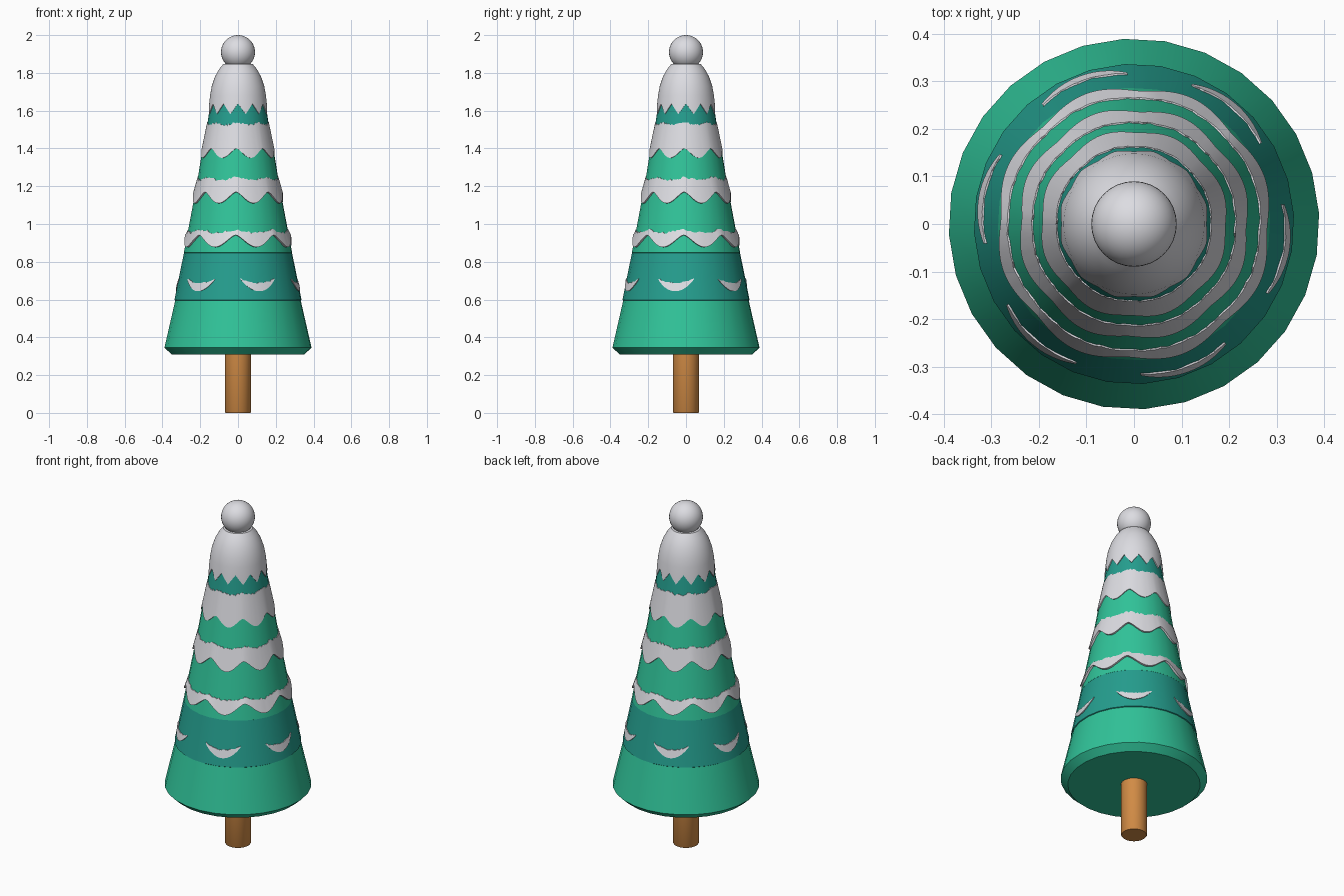
import bpy, bmesh, math, random

if "Cube" in bpy.data.objects:
    bpy.data.objects.remove(bpy.data.objects["Cube"])

random.seed(4)
TAU = 2 * math.pi


def material(name, rgb):
    m = bpy.data.materials.new(name)
    m.diffuse_color = (*rgb, 1)
    m.use_nodes = True
    m.node_tree.nodes["Principled BSDF"].inputs["Base Color"].default_value = m.diffuse_color
    return m


GREEN = material("light green", (0.03, 0.55, 0.32))
TEAL = material("teal green", (0.018, 0.34, 0.27))
SNOW = material("snow white", (0.72, 0.72, 0.76))
WOOD = material("wood brown", (0.64, 0.26, 0.06))


def finish(bm, name, mat, angle=35):
    bmesh.ops.recalc_face_normals(bm, faces=bm.faces)
    me = bpy.data.meshes.new(name)
    bm.to_mesh(me)
    bm.free()
    ob = bpy.data.objects.new(name, me)
    bpy.context.collection.objects.link(ob)
    me.materials.append(mat)
    bpy.ops.object.select_all(action='DESELECT')
    ob.select_set(True)
    bpy.context.view_layer.objects.active = ob
    bpy.ops.object.shade_smooth_by_angle(angle=math.radians(angle))
    return ob


def loft(name, rows, mat, close=True):
    """Skin closed rings of points; optionally cap both ends."""
    bm = bmesh.new()
    rings = [[bm.verts.new(p) for p in row] for row in rows]
    for a, b in zip(rings, rings[1:]):
        n = len(a)
        for i in range(n):
            j = (i + 1) % n
            bm.faces.new((a[i], a[j], b[j], b[i]))
    if close:
        bm.faces.new(rings[0])
        bm.faces.new(rings[-1])
    return finish(bm, name, mat)


def ring(r, z, n):
    return [(r * math.cos(TAU * (i + 0.25) / n), r * math.sin(TAU * (i + 0.25) / n), z)
            for i in range(n)]


def lathe(name, profile, mat, n=28):
    return loft(name, [ring(r, z, n) for r, z in profile], mat)


def polar(r, a, z):
    return (r * math.cos(a), r * math.sin(a), z)


# trunk
lathe("trunk", [(0.066, 0), (0.07, 0.006), (0.07, 0.36)], WOOD, 24)

# foliage tiers
lathe("tier_1", [(0.352, 0.31), (0.39, 0.345), (0.327, 0.62)], GREEN)
lathe("tier_2", [(0.325, 0.59), (0.337, 0.598), (0.282, 0.87)], TEAL)
lathe("tier_3", [(0.276, 0.842), (0.287, 0.848), (0.228, 1.16)], GREEN)
lathe("tier_4", [(0.236, 1.105), (0.184, 1.42)], GREEN)
lathe("tier_5", [(0.182, 1.395), (0.142, 1.67)], TEAL)


def wave(a, count, phase):
    """Rounded scallops, -1 at the dips."""
    w = math.cos(count * (a - phase))
    return 1 - 2 * abs(math.cos(count * (a - phase) / 2)) ** 1.5 if w > -2 else 0


def snow_band(name, top, mid, amp, count, phase, p0, p1):
    """Snow ring with scalloped lower lip and ragged top; p0, p1 = tier (r, z)."""
    n = 144

    def rad(z):
        return p0[0] + (p1[0] - p0[0]) * (z - p0[1]) / (p1[1] - p0[1])
    rows = [[], [], [], []]
    for i in range(n):
        a = TAU * i / n
        zb = mid + amp * wave(a, count, phase)
        zt = top + amp * 0.25 * wave(a, count, phase) + random.uniform(-0.006, 0.006)
        zt = max(zt, zb + 0.012)
        rows[0].append(polar(rad(zt) - 0.004, a, zt))
        rows[1].append(polar(rad(zt) + 0.002, a, zt))
        rows[2].append(polar(rad(zb) + 0.011, a, zb))
        rows[3].append(polar(rad(zb) - 0.006, a, zb - 0.002))
    return loft(name, rows, SNOW, close=False)


DIP = math.radians(-70)
snow_band("snow_tier_3", 0.962, 0.91, 0.032, 8, DIP, (0.287, 0.848), (0.228, 1.16))
snow_band("snow_tier_4", 1.24, 1.14, 0.03, 8, DIP, (0.236, 1.105), (0.184, 1.42))
snow_band("snow_tier_5", 1.53, 1.375, 0.025, 8, DIP, (0.187, 1.36), (0.142, 1.67))

# six thin snow patches on the second tier
for k in range(6):
    mid = DIP + k * TAU / 6
    bm = bmesh.new()
    cols = []
    for i in range(21):
        t = -1 + 0.1 * i
        a = mid + t * math.radians(17.5)
        zb = 0.645 + 0.063 * t * t - 0.001
        zt = 0.685 + 0.023 * t * t + random.uniform(0, 0.006)
        r = lambda z: 0.337 - 0.055 * (z - 0.598) / 0.272
        cols.append([bm.verts.new(polar(r(zt) - 0.003, a, zt)),
                     bm.verts.new(polar(r(zt) + 0.002, a, zt)),
                     bm.verts.new(polar(r(zb) + 0.004, a, zb)),
                     bm.verts.new(polar(r(zb) - 0.003, a, zb))])
    for c, d in zip(cols, cols[1:]):
        for j in range(3):
            bm.faces.new((c[j], d[j], d[j + 1], c[j + 1]))
    finish(bm, "snow_patch_%d" % (k + 1), SNOW)

# snow cap with a zigzag hem
N = 96
rows = [[], []]
for i in range(N):
    a = TAU * i / N
    u = (i * 12 / N) % 1
    zig = abs(2 * u - 1)
    z = 1.582 + 0.055 * zig
    r = 0.158 - 0.10 * (z - 1.582)
    rows[0].append(polar(r - 0.014, a, z))
    rows[1].append(polar(r, a, z))
for r, z in [(0.148, 1.68), (0.139, 1.73), (0.122, 1.78), (0.1, 1.82), (0.078, 1.847)]:
    rows.append([polar(r, TAU * i / N, z) for i in range(N)])
rows.append([polar(0.02, TAU * i / N, 1.85) for i in range(N)])
loft("snow_cap", rows, SNOW, close=False)

# ball on the tip
bm = bmesh.new()
bmesh.ops.create_uvsphere(bm, u_segments=32, v_segments=20, radius=0.09)
bmesh.ops.translate(bm, vec=(0, 0, 1.91), verts=bm.verts)
finish(bm, "top_ball", SNOW)
